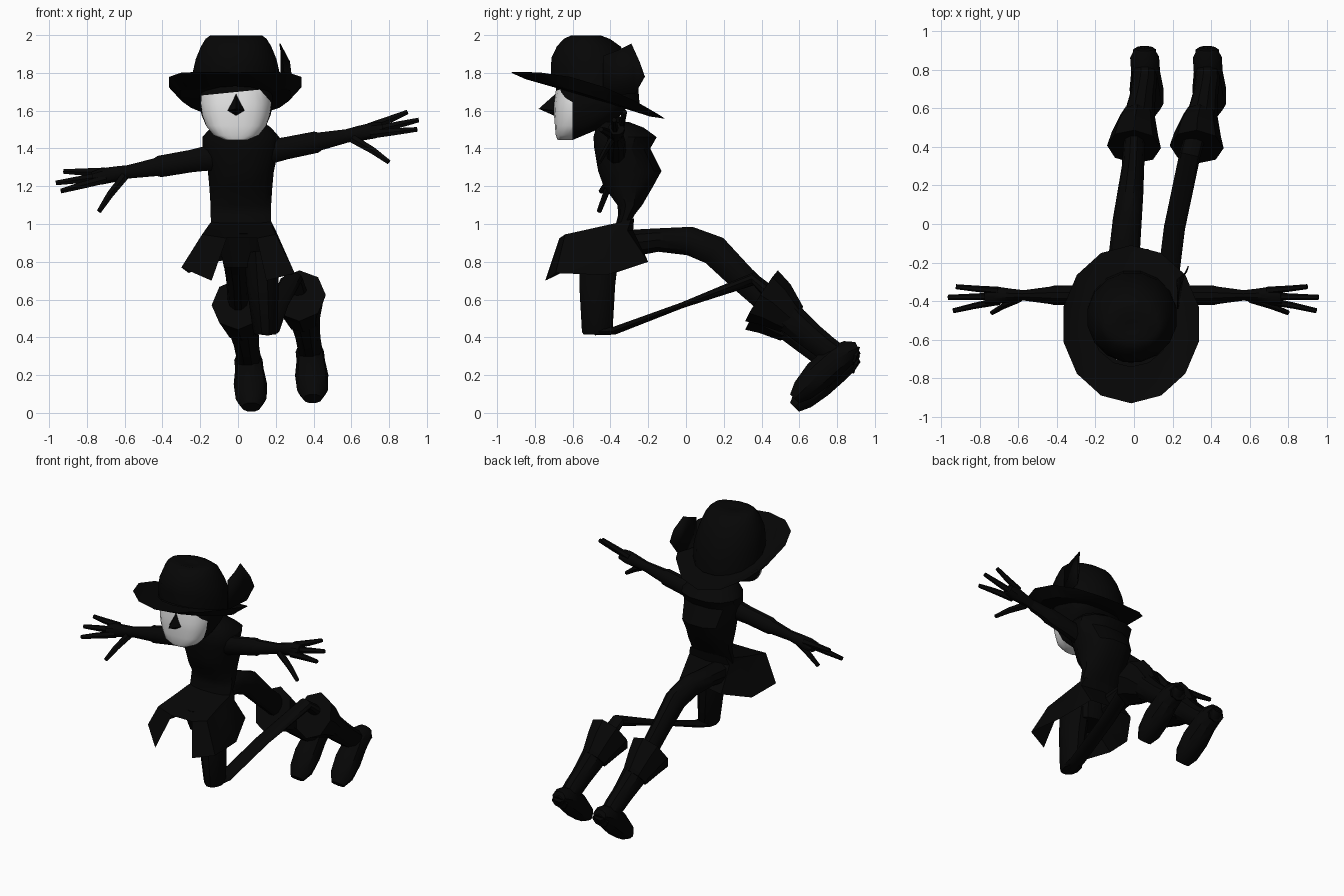
import bpy, bmesh, math
from mathutils import Vector

cube = bpy.data.objects.get("Cube")
if cube:
    bpy.data.objects.remove(cube)


def material(name, value):
    m = bpy.data.materials.new(name)
    m.use_nodes = True
    m.diffuse_color = (value, value, value, 1)
    m.node_tree.nodes["Principled BSDF"].inputs["Base Color"].default_value = m.diffuse_color
    return m


BLACK = material("soft_black", 0.0018)
WHITE = material("mask_white", 0.8)


def finish(name, bm, mats=(BLACK,), angle=35):
    bmesh.ops.recalc_face_normals(bm, faces=bm.faces[:])
    mesh = bpy.data.meshes.new(name)
    bm.to_mesh(mesh)
    bm.free()
    ob = bpy.data.objects.new(name, mesh)
    bpy.context.collection.objects.link(ob)
    for m in mats:
        mesh.materials.append(m)
    bpy.ops.object.select_all(action="DESELECT")
    ob.select_set(True)
    bpy.context.view_layer.objects.active = ob
    bpy.ops.object.shade_smooth_by_angle(angle=math.radians(angle))
    return ob


def skin(rings, caps=(True, True)):
    """Join rings of points with quads, with optional end caps."""
    bm = bmesh.new()
    vs = [[bm.verts.new(p) for p in r] for r in rings]
    n = len(vs[0])
    for a, b in zip(vs, vs[1:]):
        for i in range(n):
            j = (i + 1) % n
            bm.faces.new((a[i], a[j], b[j], b[i]))
    if caps[0]:
        bm.faces.new(vs[0])
    if caps[1]:
        bm.faces.new(vs[-1])
    return bm


def tube(name, sections, axis, n=10):
    """Sections are (point, radius along axis, radius across)."""
    pts = [Vector(s[0]) for s in sections]
    rings = []
    for k, (_, ra, rb) in enumerate(sections):
        t = pts[min(k + 1, len(pts) - 1)] - pts[max(k - 1, 0)]
        v = t.cross(Vector(axis)).normalized()
        u = v.cross(t).normalized()
        rings.append([pts[k] + u * ra * math.cos(a) + v * rb * math.sin(a)
                      for a in (math.tau * i / n for i in range(n))])
    return finish(name, skin(rings))


def oval(cx, cy, z, rx, ry, n=16, slope=0.0, power=1.0):
    out = []
    for i in range(n):
        a = math.tau * (i + 0.5) / n
        c, s = math.cos(a), math.sin(a)
        x = math.copysign(abs(c) ** power, c) * rx
        y = math.copysign(abs(s) ** power, s) * ry
        out.append((cx + x, cy + y, z + slope * y))
    return out


def plate(name, pts, thick=0.006):
    bm = bmesh.new()
    bm.faces.new([bm.verts.new(p) for p in pts])
    bmesh.ops.triangulate(bm, faces=bm.faces[:])
    ob = finish(name, bm)
    mod = ob.modifiers.new("thickness", "SOLIDIFY")
    mod.thickness = thick
    return ob


# Head with white face, cut along the edges of the mask and the slanted fringe
levels = [(1.445, .06, -.68, -.60), (1.47, .12, -.69, -.54), (1.52, .16, -.695, -.42),
          (1.58, .185, -.70, -.34), (1.635, .195, -.70, -.30), (1.71, .195, -.69, -.29),
          (1.78, .18, -.68, -.29)]
head = skin([oval(-.01, (f + b) / 2, z, rx, (b - f) / 2, 24, power=.7) for z, rx, f, b in levels])
cuts = (((0, -.6, 0), (0, 1, 0)), ((.1, 0, 1.73), (.75, 0, .66)), ((0, 0, 1.7), (-.1, 0, 1)))
for co, no in cuts:
    bmesh.ops.bisect_plane(head, geom=head.verts[:] + head.edges[:] + head.faces[:],
                           plane_co=co, plane_no=no)
for f in head.faces:
    c = f.calc_center_median()
    if all((c - Vector(co)).dot(Vector(no)) < 0 for co, no in cuts):
        f.material_index = 1
finish("head", head, (BLACK, WHITE))

# Pointed nose
bm = bmesh.new()
tip = bm.verts.new((-.01, -.78, 1.61))
base = [bm.verts.new((x - .01, -.69, z)) for x, z in ((0, 1.69), (-.05, 1.6), (0, 1.57), (.05, 1.6))]
bm.faces.new(base)
for i in range(4):
    bm.faces.new((base[i], base[(i + 1) % 4], tip))
finish("nose", bm)

# Hat crown, brim and feather
crown = [(-.48, 1.69, .235, .24, -.3), (-.485, 1.79, .235, .235, -.2), (-.505, 1.87, .218, .21, -.06),
         (-.515, 1.94, .19, .172, 0), (-.525, 1.98, .165, .125, 0), (-.53, 1.998, .14, .08, 0),
         (-.535, 1.985, .04, .03, 0)]
finish("hat_crown", skin([oval(-.01, cy, z, rx, ry, 16, sl) for cy, z, rx, ry, sl in crown], (False, True)), angle=50)


def brim_ring(rx, ry, lift, drop):
    out = []
    for i in range(14):
        a = math.tau * (i + .5) / 14
        y = ry * math.sin(a)
        out.append((-.015 + rx * math.cos(a), -.52 + y,
                    1.68 - .3 * y + lift * math.cos(a) ** 2 - drop))
    return out


finish("hat_brim", skin([brim_ring(.21, .22, .01, -.02), brim_ring(.3, .33, .025, -.005),
                         brim_ring(.36, .41, .075, 0), brim_ring(.3, .33, .015, .012),
                         brim_ring(.19, .2, 0, .01)], (False, False)))
plate("hat_feather", [(.23, -.44, 1.68), (.26, -.27, 1.69), (.285, -.22, 1.78), (.275, -.25, 1.86),
                      (.225, -.29, 1.955), (.23, -.36, 1.92), (.23, -.44, 1.89)])

# Neck and coat body
tube("neck", [((0, -.36, 1.45), .09, .08), ((0, -.45, 1.58), .08, .08)], (1, 0, 0))
body = [(.97, .16, -.38, -.31), (1.05, .165, -.36, -.27), (1.1, .165, -.365, -.23), (1.2, .172, -.44, -.17),
        (1.28, .18, -.47, -.125), (1.4, .208, -.49, -.185), (1.46, .21, -.495, -.15), (1.51, .165, -.48, -.22),
        (1.54, .12, -.46, -.3)]
finish("coat_body", skin([oval(.015, (f + b) / 2, z, rx, (b - f) / 2, 12, power=.85)
                          for z, rx, f, b in body]))

# Coat skirt, open at the front
hem = [(.15, -.74, .70), (.3, -.69, .74), (.28, -.42, .73), (.2, -.2, .8), (.05, -.21, .82),
       (-.14, -.2, .8), (-.26, -.38, .74), (-.3, -.6, .77), (-.14, -.745, .70)]
waist = [(.1, -.67, .925), (.2, -.64, .945), (.2, -.45, .965), (.19, -.31, .965), (.03, -.28, .965),
         (-.13, -.31, .965), (-.17, -.45, .965), (-.19, -.64, .945), (-.06, -.67, .925)]
top = [(.03 + (x - .03) * .88, -.36 + (y + .45) * .5, 1.02 + (y + .35) * .13) for x, y, z in waist]
skirt = skin([hem, waist, top], (False, True))
skirt.faces.ensure_lookup_table()
bmesh.ops.delete(skirt, geom=[skirt.faces[8]], context="FACES_ONLY")
finish("coat_skirt", skirt)
finish("hips", skin([oval(.04, -.42, .77, .12, .1, 10), oval(.03, -.44, .95, .15, .15, 10)]))


# Arms with gloved hands
def arm(side, label, z0, tilt):
    def at(u, v=0, y=-.37):
        return (side * (.15 + u * math.cos(tilt) - v * math.sin(tilt)), y,
                z0 + u * math.sin(tilt) + v * math.cos(tilt))
    tube(label + "_sleeve", [(at(-.06), .06, .075), (at(.1), .05, .062), (at(.27), .05, .06),
                             (at(.29), .045, .05), (at(.45), .024, .036)], (0, 1, 0))
    tube(label + "_palm", [(at(.42), .026, .036), (at(.5), .035, .042), (at(.58), .047, .045),
                           (at(.63), .045, .034)], (0, 1, 0))
    digits = [("upper", .56, .022, -.345, .775, .06, -.325), ("middle", .57, 0, -.375, .825, .007, -.38),
              ("lower", .56, -.018, -.4, .805, -.04, -.45), ("thumb", .46, -.02, -.39, .625, -.18, -.46)]
    for name, u, v, y, u2, v2, y2 in digits:
        mid = at(u + (u2 - u) * .55, v + (v2 - v) * .5, (y + y2) / 2)
        tube(f"{label}_{name}_finger", [(at(u, v, y), .02, .025), (mid, .016, .021),
                                        (at(u2, v2, y2), .013, .014)], (0, 1, 0), 6)


arm(1, "left", 1.38, .2)
arm(-1, "right", 1.35, -.17)

# Legs
X = (1, 0, 0)
tube("right_leg", [((-.05, -.36, .89), .08, .08), ((-.05, -.15, .915), .08, .065),
                   ((-.035, .02, .91), .075, .08), ((-.02, .15, .86), .068, .085),
                   ((-.005, .3, .71), .058, .075), ((.005, .5, .53), .055, .07)], X)
tube("left_thigh", [((.12, -.46, .85), .09, .11), ((.13, -.47, .68), .085, .1),
                    ((.145, -.47, .43), .065, .085), ((.145, -.47, .415), .055, .075)], X)
tube("left_shin", [((.15, -.48, .43), .055, .02), ((.165, -.38, .435), .055, .022),
                   ((.21, -.02, .57), .055, .016), ((.29, .36, .71), .055, .035),
                   ((.33, .5, .58), .055, .05)], X)


# Flared boots
def boot(label, x, dz):
    def at(dx, y, z):
        return (x + dx, y, z + dz)
    tube(label + "_boot_cuff", [(at(0, .40, .575), .14, .16), (at(.005, .47, .53), .12, .135),
                                (at(.02, .56, .45), .09, .09)], X, 8)
    tube(label + "_boot_shaft", [(at(.01, .47, .54), .09, .1), (at(.03, .57, .44), .08, .083),
                                 (at(.045, .67, .355), .066, .074), (at(.055, .74, .3), .065, .07),
                                 (at(.055, .82, .25), .06, .06)], X)
    tube(label + "_boot_foot", [(at(.055, .91, .30), .05, .035), (at(.055, .865, .28), .075, .065),
                                (at(.06, .79, .235), .075, .085), (at(.065, .70, .155), .088, .085),
                                (at(.07, .62, .075), .082, .065), (at(.07, .575, .03), .05, .035)], X)
    tube(label + "_boot_heel", [(at(.055, .83, .28), .06, .05), (at(.055, .905, .255), .06, .05)], X, 8)


boot("right", 0, 0)
boot("left", .325, .045)
